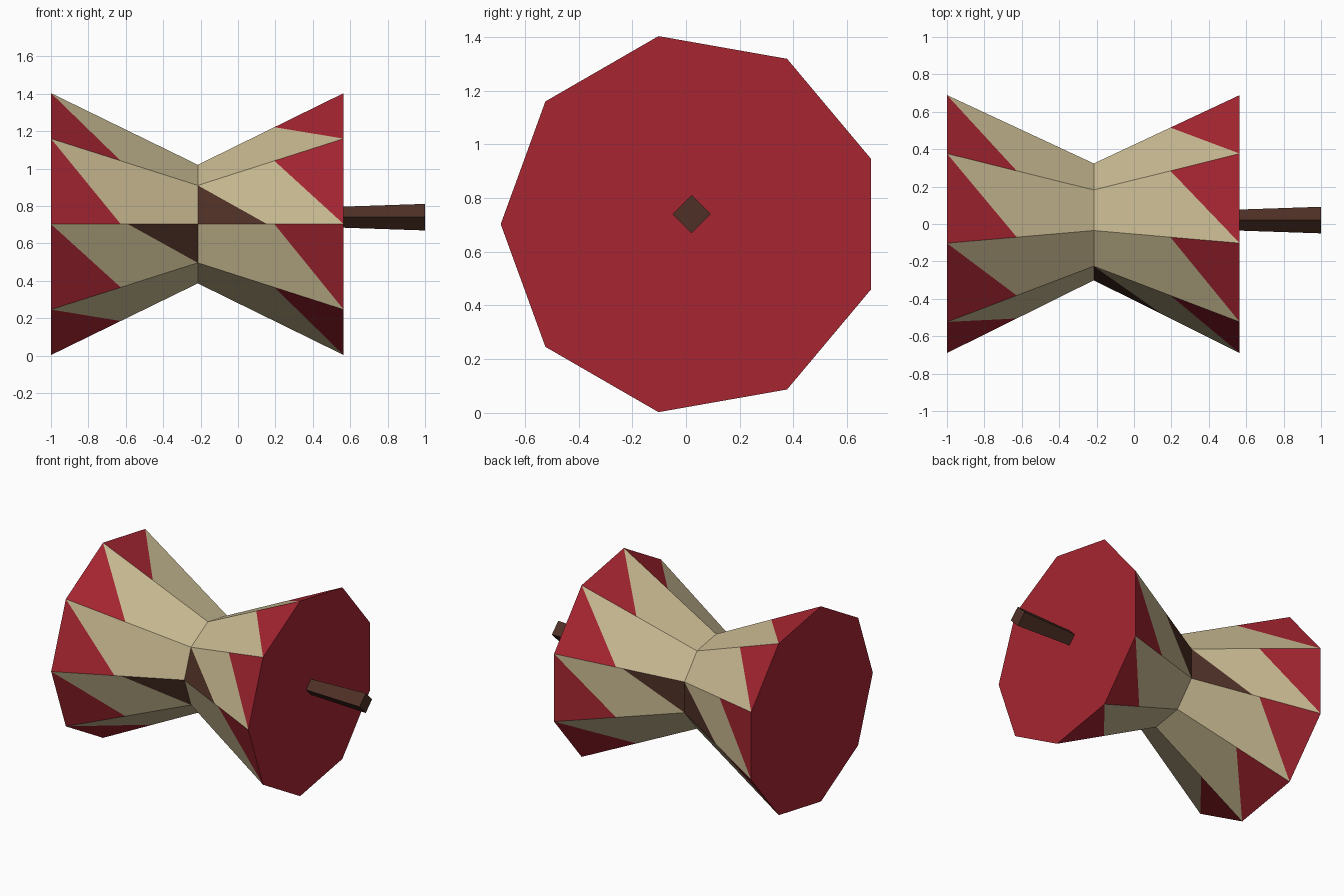
import bpy, bmesh, math
from mathutils import Vector

if "Cube" in bpy.data.objects:
    bpy.data.objects.remove(bpy.data.objects["Cube"])

SIDES = 9
CY, CZ = 0.021, 0.703            # drum axis
R_CAP, R_WAIST = 0.711, 0.322
X_LEFT, X_WAIST, X_RIGHT = -1.0, -0.215, 0.565
TIP = 0.475                      # how far painted triangles reach along a panel


def material(name, rgb):
    m = bpy.data.materials.new(name)
    lin = [(c / 255 / 12.92) if c < 10 else ((c / 255 + 0.055) / 1.055) ** 2.4 for c in rgb]
    m.diffuse_color = (*lin, 1)
    m.use_nodes = True
    m.node_tree.nodes["Principled BSDF"].inputs["Base Color"].default_value = m.diffuse_color
    return m


tan = material("tan hide", (201, 186, 146))
red = material("dark red", (166, 37, 49))
brown = material("dark brown", (78, 48, 38))


def ring_point(x, r, i):
    a = math.radians(20 + 40 * i)
    return Vector((x, CY + r * math.cos(a), CZ + r * math.sin(a)))


# Drum body: two flared halves with painted triangles, closed by red caps
bm = bmesh.new()


def face(points, mat):
    bm.faces.new([bm.verts.new(p) for p in points]).material_index = mat


# panels (by index) that carry a brown triangle at the waist
for x_cap, step, patched in ((X_LEFT, -1, (4, 8)), (X_RIGHT, 1, (3, 8))):
    for i in range(SIDES):
        i0, i1 = (i, i + 1) if step > 0 else (i + 1, i)
        cap0, cap1 = ring_point(x_cap, R_CAP, i0), ring_point(x_cap, R_CAP, i1)
        waist0, waist1 = ring_point(X_WAIST, R_WAIST, i0), ring_point(X_WAIST, R_WAIST, i1)
        red_tip = cap0.lerp(waist0, TIP)
        face((cap1, cap0, red_tip), 1)
        corner = waist1
        if i in patched:
            corner = waist1.lerp(cap1, TIP)
            face((waist0, waist1, corner), 2)
        face((cap1, red_tip, waist0, corner), 0)
    face([ring_point(x_cap, R_CAP, i) for i in range(SIDES)][::step], 1)

bmesh.ops.remove_doubles(bm, verts=bm.verts, dist=1e-4)
mesh = bpy.data.meshes.new("drum_body")
bm.to_mesh(mesh)
bm.free()
for m in (tan, red, brown):
    mesh.materials.append(m)
bpy.context.collection.objects.link(bpy.data.objects.new("drum_body", mesh))

# Handle: four-sided peg widening outward
x0, x1 = X_RIGHT - 0.01, 1.0
bpy.ops.mesh.primitive_cone_add(vertices=4, radius1=0.056, radius2=0.071, depth=x1 - x0,
                                location=((x0 + x1) / 2, CY, 0.74),
                                rotation=(0, math.pi / 2, 0))
handle = bpy.context.object
handle.name = "handle"
handle.data.materials.append(brown)
